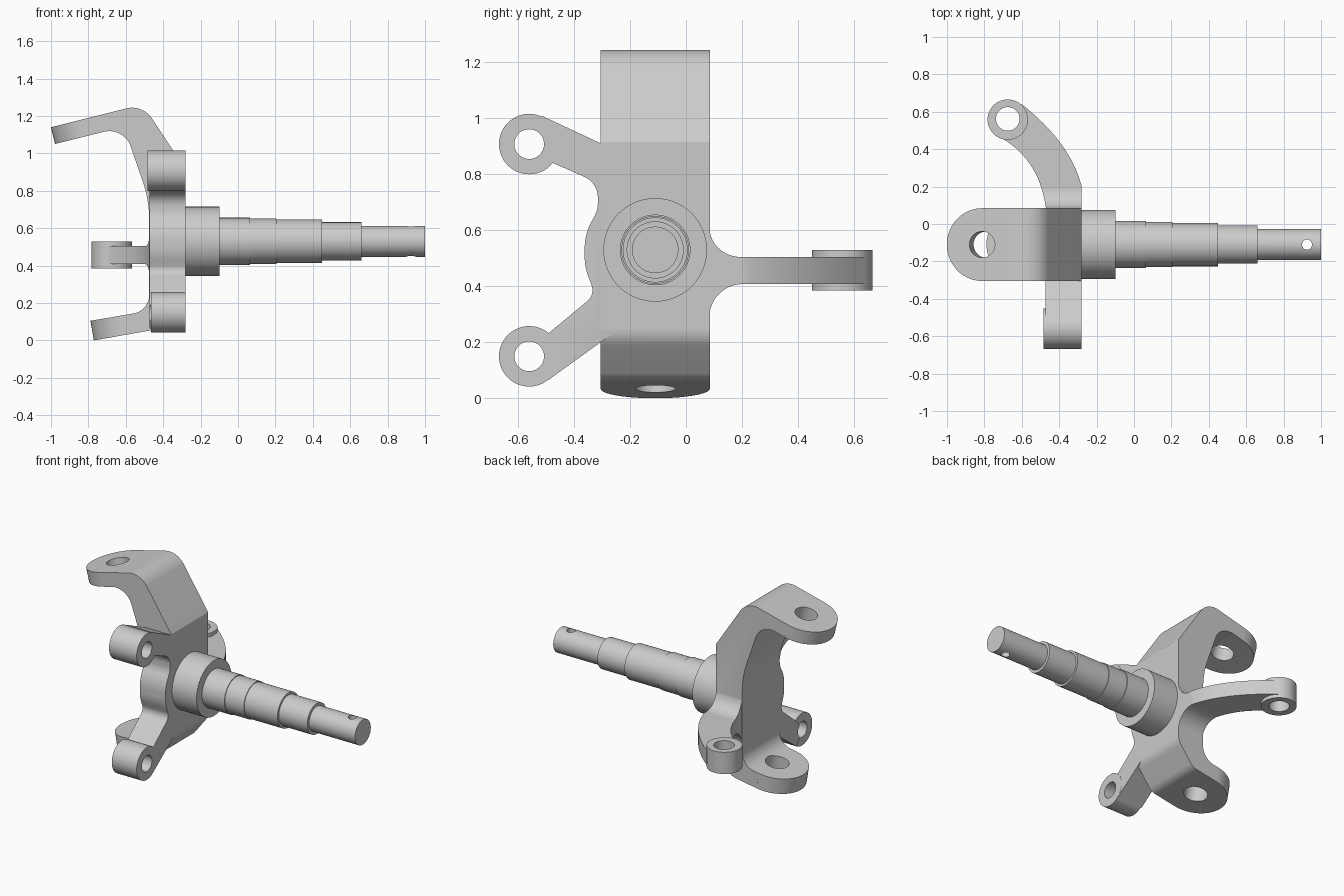
import bpy, bmesh
from math import radians, cos, sin, pi, tan
from mathutils import Vector, Matrix

if "Cube" in bpy.data.objects:
    bpy.data.objects.remove(bpy.data.objects["Cube"])

PLACE = {'x': lambda u, v, d: (d, u, v),   # profile in yz, extruded on x
         'y': lambda u, v, d: (u, d, v),   # profile in xz, extruded on y
         'z': lambda u, v, d: (u, v, d)}   # profile in xy, extruded on z


def rounded(corners, steps=12):
    """Outline from (u, v, radius) corners, rounding those with a radius."""
    out = []
    for i, (u, v, r) in enumerate(corners):
        c = Vector((u, v))
        if not r:
            out.append(c)
            continue
        d1 = (Vector(corners[i - 1][:2]) - c).normalized()
        d2 = (Vector(corners[(i + 1) % len(corners)][:2]) - c).normalized()
        half = d1.angle(d2) / 2
        mid = c + (d1 + d2).normalized() * r / sin(half)
        a = c + d1 * r / tan(half) - mid
        b = c + d2 * r / tan(half) - mid
        out += [mid + a.lerp(b, k / steps).normalized() * r for k in range(steps + 1)]
    return out


def circle(u, v, r, n=48):
    return [(u + r * cos(2 * pi * k / n), v + r * sin(2 * pi * k / n)) for k in range(n)]


def bezier(a, b, c, n=16):
    a, b, c = Vector(a), Vector(b), Vector(c)
    return [a.lerp(b, k / n).lerp(b.lerp(c, k / n), k / n) for k in range(n + 1)]


def finish(name, bm, matrix=Matrix()):
    bmesh.ops.recalc_face_normals(bm, faces=bm.faces)
    mesh = bpy.data.meshes.new(name)
    bm.to_mesh(mesh)
    bm.free()
    mesh.transform(matrix)
    ob = bpy.data.objects.new(name, mesh)
    bpy.context.collection.objects.link(ob)
    return ob


def prism(name, pts, axis, lo, hi, matrix=Matrix()):
    bm = bmesh.new()
    place = PLACE[axis]
    face = bm.faces.new([bm.verts.new(place(p[0], p[1], lo)) for p in pts])
    ext = bmesh.ops.extrude_face_region(bm, geom=[face])
    shift = Vector(place(0, 0, hi - lo))
    bmesh.ops.translate(bm, vec=shift, verts=[g for g in ext['geom'] if isinstance(g, bmesh.types.BMVert)])
    return finish(name, bm, matrix)


def combine(ob, tool, op):
    """Apply a boolean and discard the tool object."""
    tool.hide_render = True
    mod = ob.modifiers.new(op, 'BOOLEAN')
    mod.object, mod.operation, mod.solver = tool, op, 'EXACT'
    bpy.context.view_layer.objects.active = ob
    bpy.ops.object.modifier_apply(modifier=mod.name)
    bpy.data.objects.remove(tool)


def smooth(ob):
    bpy.ops.object.select_all(action='DESELECT')
    ob.select_set(True)
    bpy.context.view_layer.objects.active = ob
    bpy.ops.object.shade_smooth_by_angle(angle=radians(25))


CY, CZ = -0.11, 0.53   # spindle axis

# C-shaped upright, seen from the front
knuckle = prism('steering_knuckle', rounded([
    (-1.0, 1.14, 0), (-0.51, 1.2625, 0.128), (-0.28, 0.915, 0),
    (-0.28, 0.215, 0.1), (-0.395, 0.066, 0.08), (-0.772, 0.0, 0),
    (-0.79, 0.105, 0), (-0.475, 0.158, 0.1), (-0.475, 0.75, 0.6),
    (-0.61, 1.142, 0.12), (-0.98, 1.05, 0)]), 'y', CY - 0.195, CY + 0.195)

# Rounded ends and ball joint holes of the upper and lower arms
corner = [(0.1945 * cos(radians(a)), 0.1945 * sin(radians(a))) for a in range(90, 271, 5)]
corner += [(0, -0.26), (-0.3, -0.26), (-0.3, 0.26), (0, 0.26)]
for x, z, tilt, r in [(-0.801, 1.143, 14, 0.07), (-0.588, 0.085, 9.6, 0.073)]:
    m = Matrix.Translation((x, CY, z)) @ Matrix.Rotation(radians(-tilt), 4, 'Y')
    combine(knuckle, prism('end_cutter', corner, 'z', -0.15, 0.15, m), 'DIFFERENCE')
    combine(knuckle, prism('joint_hole', circle(0, 0, r), 'z', -0.15, 0.15, m), 'DIFFERENCE')

# Brake mount web with its two lugs
web = rounded([
    (-0.25, 0.885, 0), (-0.515, 1.009, 0), (-0.56, 0.91, 0), (-0.475, 0.84, 0),
    (-0.315, 0.77, 0.08), (-0.315, 0.67, 0.1), (-0.362, 0.59, 0.2),
    (-0.362, 0.47, 0.2), (-0.325, 0.37, 0.05), (-0.489, 0.234, 0),
    (-0.56, 0.15, 0), (-0.492, 0.065, 0), (-0.25, 0.24, 0)])
combine(knuckle, prism('web', web, 'x', -0.472, -0.282), 'UNION')
LUGS = [(0.908, -0.485), (0.15, -0.465)]
for z, back in LUGS:
    combine(knuckle, prism('lug', circle(-0.56, z, 0.108), 'x', back, -0.281), 'UNION')

# Curved steering arm: plan outline trimmed by its side profile
plan = [(-0.282, 0)] + bezier((-0.282, 0.21), (-0.345, 0.44), (-0.60, 0.64))
plan += [(-0.675, 0.565)] + bezier((-0.738, 0.476), (-0.508, 0.36), (-0.471, 0.085)) + [(-0.471, 0)]
arm = prism('steering_arm', plan, 'z', 0.2, 0.75)
side = rounded([
    (-0.05, 0.66, 0), (0.083, 0.66, 0), (0.083, 0.505, 0.11), (0.75, 0.505, 0),
    (0.75, 0.408, 0), (0.083, 0.408, 0.12), (0.083, 0.27, 0), (-0.05, 0.27, 0)])
combine(arm, prism('side_profile', side, 'x', -0.9, -0.1), 'INTERSECT')
combine(knuckle, arm, 'UNION')
combine(knuckle, prism('eye', circle(-0.675, 0.558, 0.108), 'z', 0.385, 0.53), 'UNION')

# Holes through lugs and steering arm eye
combine(knuckle, prism('eye_hole', circle(-0.675, 0.562, 0.063), 'z', 0.3, 0.6), 'DIFFERENCE')
for z, back in LUGS:
    combine(knuckle, prism('lug_hole', circle(-0.56, z, 0.053), 'x', -0.6, -0.2), 'DIFFERENCE')
smooth(knuckle)

# Stepped wheel spindle with a cross hole for the pin
rings = [(-0.3, 0.185)]
steps = [(-0.10, 0.185), (0.065, 0.126), (0.205, 0.121), (0.45, 0.116), (0.66, 0.102), (1.0, 0.083)]
for x, r in steps:
    if r != rings[-1][1]:
        rings.append((rings[-1][0], r))
    rings.append((x, r))
bm = bmesh.new()
loops = [[bm.verts.new((x, y, z)) for y, z in circle(CY, CZ, r, 64)] for x, r in rings]
for a, b in zip(loops, loops[1:]):
    for k in range(64):
        bm.faces.new((a[k - 1], a[k], b[k], b[k - 1]))
bm.faces.new(loops[0])
bm.faces.new(loops[-1])
spindle = finish('wheel_spindle', bm)
combine(spindle, prism('pin_hole', circle(0.925, CY, 0.027, 24), 'z', 0.3, 0.8), 'DIFFERENCE')
smooth(spindle)
